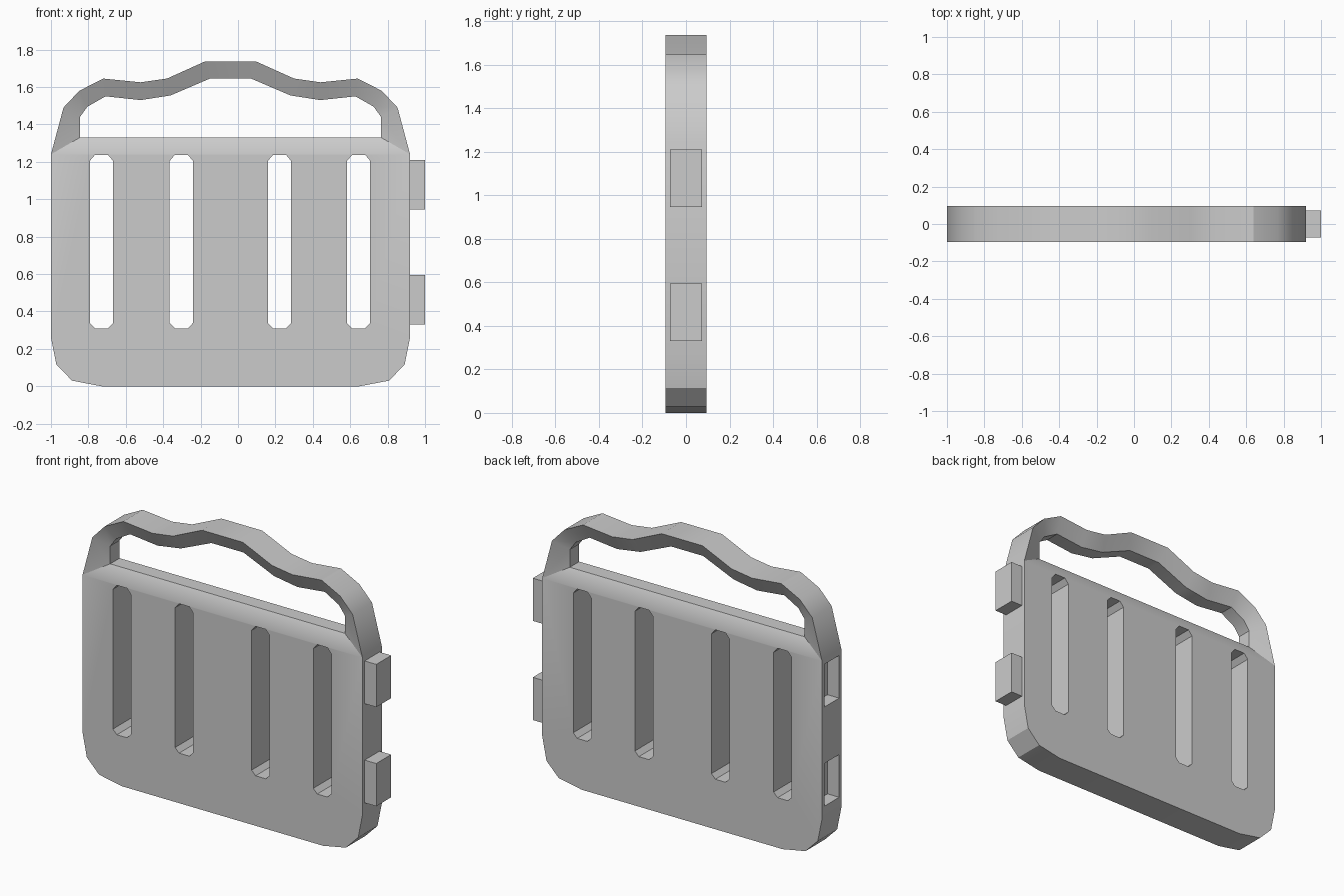
import bpy, bmesh
from math import radians

if "Cube" in bpy.data.objects:
    bpy.data.objects.remove(bpy.data.objects["Cube"])

CX = -0.04      # the plate is symmetric about this x
DEPTH = 0.095   # half thickness of the plate
LIP = 0.046     # half thickness at the handle opening
TAB_Z = ((0.33, 0.595), (0.945, 1.21))


def mirrored(half):
    """Right half profile, returned as the full profile, ending with its mirror."""
    return [(CX + x, z) for x, z in half] + [(CX - x, z) for x, z in reversed(half)]


def add_ring(bm, pts, y):
    return [bm.verts.new((x, y, z)) for x, z in pts]


def bridge(bm, a, b, closed=True):
    n = len(a)
    for i in range(n if closed else n - 1):
        j = (i + 1) % n
        bm.faces.new((a[i], a[j], b[j], b[i]))


def add_prism(bm, pts, y0, y1):
    a, b = add_ring(bm, pts, y0), add_ring(bm, pts, y1)
    bm.faces.new(a)
    bm.faces.new(b[::-1])
    bridge(bm, a, b)


def rect(x0, x1, z0, z1):
    return [(x0, z0), (x1, z0), (x1, z1), (x0, z1)]


def finish(bm, name):
    bmesh.ops.recalc_face_normals(bm, faces=bm.faces[:])
    mesh = bpy.data.meshes.new(name)
    bm.to_mesh(mesh)
    bm.free()
    obj = bpy.data.objects.new(name, mesh)
    bpy.context.collection.objects.link(obj)
    return obj


# Plate with carrying handle: the outline is full depth, the opening rim is thinner
handle_outer = mirrored([(0.96, 1.24), (0.893, 1.49), (0.808, 1.58), (0.68, 1.645),
                         (0.48, 1.625), (0.34, 1.645), (0.14, 1.735)])
handle_inner = mirrored([(0.805, 1.33), (0.805, 1.44), (0.765, 1.495), (0.668, 1.55),
                         (0.48, 1.53), (0.32, 1.555), (0.11, 1.645)])
lower = mirrored([(0.69, 0), (0.847, 0.03), (0.931, 0.115), (0.96, 0.26)])
lower_right, lower_left = lower[:4], lower[4:]

bm = bmesh.new()
sides = []
for s in (-1, 1):
    outer = add_ring(bm, handle_outer, s * DEPTH)
    inner = add_ring(bm, handle_inner, s * LIP)
    right = add_ring(bm, lower_right, s * DEPTH)
    left = add_ring(bm, lower_left, s * DEPTH)
    bridge(bm, outer, inner)
    bm.faces.new(right + [outer[0], outer[-1]] + left)
    sides.append((right + outer + left, inner))
bridge(bm, sides[0][0], sides[1][0])
bridge(bm, sides[0][1], sides[1][1])
plate = finish(bm, "plate_with_handle")

# Cutter: four tall slots and two side sockets
bm = bmesh.new()
for x in (-0.73, -0.303, 0.222, 0.645):
    add_prism(bm, [(x - 0.035, 0.31), (x + 0.035, 0.31), (x + 0.062, 0.338), (x + 0.062, 1.205),
                   (x + 0.035, 1.237), (x - 0.035, 1.237), (x - 0.062, 1.205), (x - 0.062, 0.338)],
              -0.3, 0.3)
for z0, z1 in TAB_Z:
    add_prism(bm, rect(-1.1, -0.92, z0, z1), -0.073, 0.073)
cutter = finish(bm, "slot_cutter")
cutter.hide_render = True

mod = plate.modifiers.new("slots", 'BOOLEAN')
mod.operation = 'DIFFERENCE'
mod.solver = 'EXACT'
mod.object = cutter
bpy.context.view_layer.objects.active = plate
plate.select_set(True)
bpy.ops.object.modifier_apply(modifier=mod.name)
bpy.data.objects.remove(cutter)
bpy.ops.object.shade_smooth_by_angle(angle=radians(31))

# Connector tabs on the right edge
for name, (z0, z1) in zip(("lower_tab", "upper_tab"), TAB_Z):
    bm = bmesh.new()
    add_prism(bm, rect(0.915, 1.0, z0, z1), -0.073, 0.073)
    finish(bm, name)
